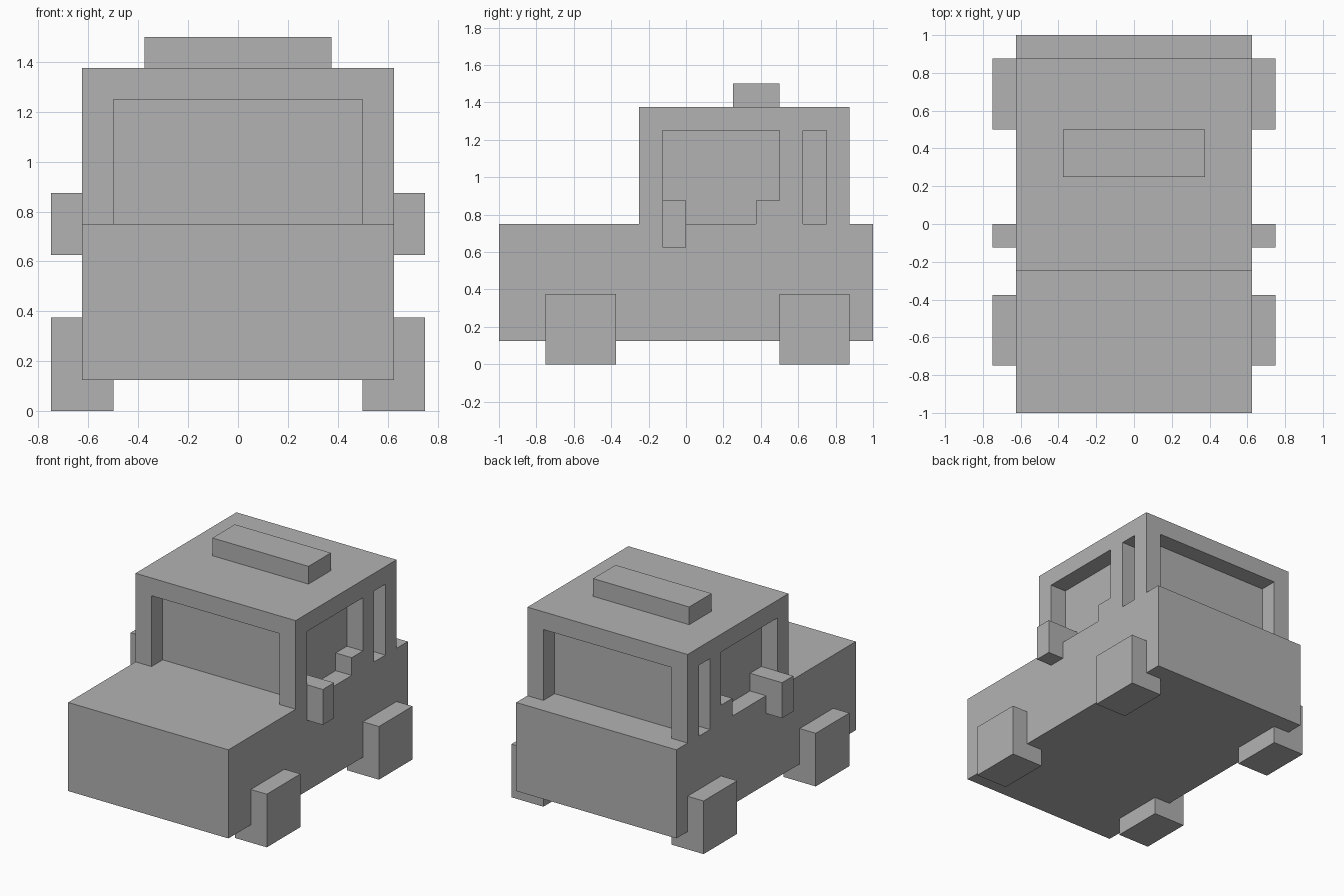
import bpy
import bmesh
from mathutils import Vector

U = 0.125  # the block grid everything sits on

if "Cube" in bpy.data.objects:
    bpy.data.objects.remove(bpy.data.objects["Cube"], do_unlink=True)

GREY = (0.448, 0.448, 0.448, 1.0)
grey = bpy.data.materials.new("plain_grey")
grey.use_nodes = True
grey.diffuse_color = GREY
grey.node_tree.nodes["Principled BSDF"].inputs["Base Color"].default_value = GREY


def block(name, x, y, z, mirrored=False):
    """Box spanning the given (low, high) grid ranges, optionally mirrored to the right side."""
    low, high = (Vector(corner) * U for corner in zip(x, y, z))
    size, centre = high - low, (low + high) / 2
    bm = bmesh.new()
    bmesh.ops.create_cube(bm, size=1)
    for v in bm.verts:
        v.co = centre + v.co * size
    mesh = bpy.data.meshes.new(name)
    bm.to_mesh(mesh)
    bm.free()
    mesh.materials.append(grey)
    obj = bpy.data.objects.new(name, mesh)
    bpy.context.collection.objects.link(obj)
    if mirrored:
        obj.modifiers.new("mirror", "MIRROR").use_axis[0] = True
    return obj


# Lower body with hood and rear deck
block("body", (-5, 5), (-8, 8), (1, 6))

# Recessed window core, framed by the roof, pillars and door sills
block("window_core", (-4, 4), (-1, 6), (6, 10))
block("roof", (-5, 5), (-2, 7), (10, 11))
for name, start in (("front", -2), ("middle", 4), ("rear", 6)):
    block(name + "_pillar", (4, 5), (start, start + 1), (6, 10), True)
for name, start in (("front", -1), ("rear", 3)):
    block(name + "_sill", (4, 5), (start, start + 1), (6, 7), True)

# Roof box and side mirrors
block("roof_box", (-3, 3), (2, 4), (11, 12))
block("side_mirror", (5, 6), (-1, 0), (5, 7), True)

# Square wheels
for name, start in (("front", -6), ("rear", 4)):
    block(name + "_wheel", (4, 6), (start, start + 3), (0, 3), True)
